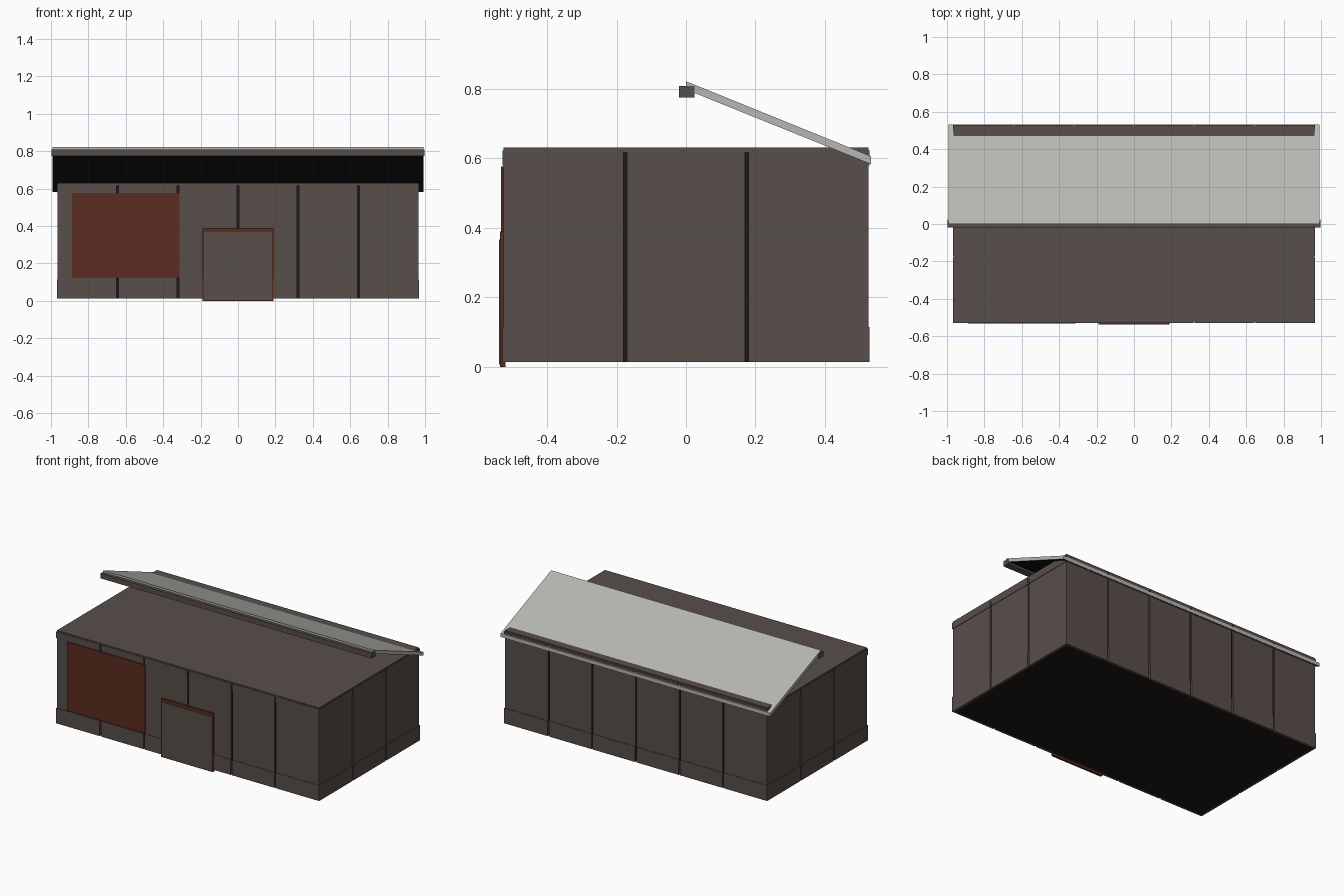
import bpy, bmesh

if "Cube" in bpy.data.objects:
    bpy.data.objects.remove(bpy.data.objects["Cube"])

def material(name, rgb):
    m = bpy.data.materials.new(name)
    m.diffuse_color = (*rgb, 1)
    m.use_nodes = True
    m.node_tree.nodes["Principled BSDF"].inputs["Base Color"].default_value = m.diffuse_color
    return m

WALL = material("brown_cladding", (0.098, 0.077, 0.068))
DARK = material("dark_void", (0.010, 0.009, 0.008))
ROOF = material("pale_roof", (0.47, 0.47, 0.45))
RED = material("rust_red", (0.105, 0.025, 0.015))

def finish(name, bm, *mats):
    bmesh.ops.recalc_face_normals(bm, faces=bm.faces)
    bm.normal_update()
    me = bpy.data.meshes.new(name)
    for m in mats:
        me.materials.append(m)
    bm.to_mesh(me)
    bm.free()
    ob = bpy.data.objects.new(name, me)
    bpy.context.scene.collection.objects.link(ob)
    return ob

def add_box(bm, x0, x1, y0, y1, z0, z1):
    v = bmesh.ops.create_cube(bm, size=1)["verts"]
    for w in v:
        w.co = (x0 if w.co.x < 0 else x1,
                y0 if w.co.y < 0 else y1,
                z0 if w.co.z < 0 else z1)

def box(name, mat, *dims):
    bm = bmesh.new()
    add_box(bm, *dims)
    return finish(name, bm, mat)

HX, HY = 0.965, 0.526
T, GAP = 0.014, 0.005

# dark core seen through the joints and from below
box("inner_core", DARK, -HX + 0.01, HX - 0.01, -HY + 0.01, HY - 0.01, 0.013, 0.62)

# cladding panels in three heights: plinth, wall, top band
def cladding(name, z0, z1, out):
    bm = bmesh.new()
    for s in (-1, 1):
        for i in range(6):
            a, b = -HX + i * HX / 3, -HX + (i + 1) * HX / 3
            a += 0 if i == 0 else GAP
            b -= 0 if i == 5 else GAP
            ys = sorted((s * (HY - T), s * (HY + out)))
            add_box(bm, a, b, *ys, z0, z1)
        for i in range(3):
            a, b = -HY + i * HY * 2 / 3, -HY + (i + 1) * HY * 2 / 3
            a += -out if i == 0 else GAP
            b -= -out if i == 2 else GAP
            xs = sorted((s * (HX - T), s * (HX + out)))
            add_box(bm, *xs, a, b, z0, z1)
    return finish(name, bm, WALL)

cladding("plinth_panels", 0.013, 0.115, 0.003)
cladding("wall_panels", 0.115, 0.58, 0.0)
cladding("top_band_panels", 0.58, 0.623, 0.003)

# flat deck covering the building
box("flat_deck", WALL, -HX, HX, -HY, HY, 0.617, 0.631)

# single sloping roof sheet with dark underside
bm = bmesh.new()
profile = [(0.0, 0.822), (0.533, 0.606), (0.533, 0.583), (0.0, 0.798)]
face = bm.faces.new([bm.verts.new((-0.993, y, z)) for y, z in profile])
ext = bmesh.ops.extrude_face_region(bm, geom=[face])["geom"]
bmesh.ops.translate(bm, vec=(1.986, 0, 0),
                    verts=[g for g in ext if isinstance(g, bmesh.types.BMVert)])
bmesh.ops.recalc_face_normals(bm, faces=bm.faces)
bm.normal_update()
for f in bm.faces:
    f.material_index = 1 if f.normal.z < -0.5 else 0
finish("sloping_roof", bm, ROOF, DARK)

# beam under the high edge of the roof
box("ridge_beam", WALL, -0.997, 0.997, -0.02, 0.024, 0.775, 0.809)

# front: red board, door surround and door
box("red_board", RED, -0.887, -0.312, -0.533, -0.524, 0.122, 0.577)
box("door_surround", RED, -0.191, 0.191, -0.536, -0.52, 0.0, 0.39)
box("door_leaf", WALL, -0.181, 0.181, -0.538, -0.53, 0.006, 0.367)
